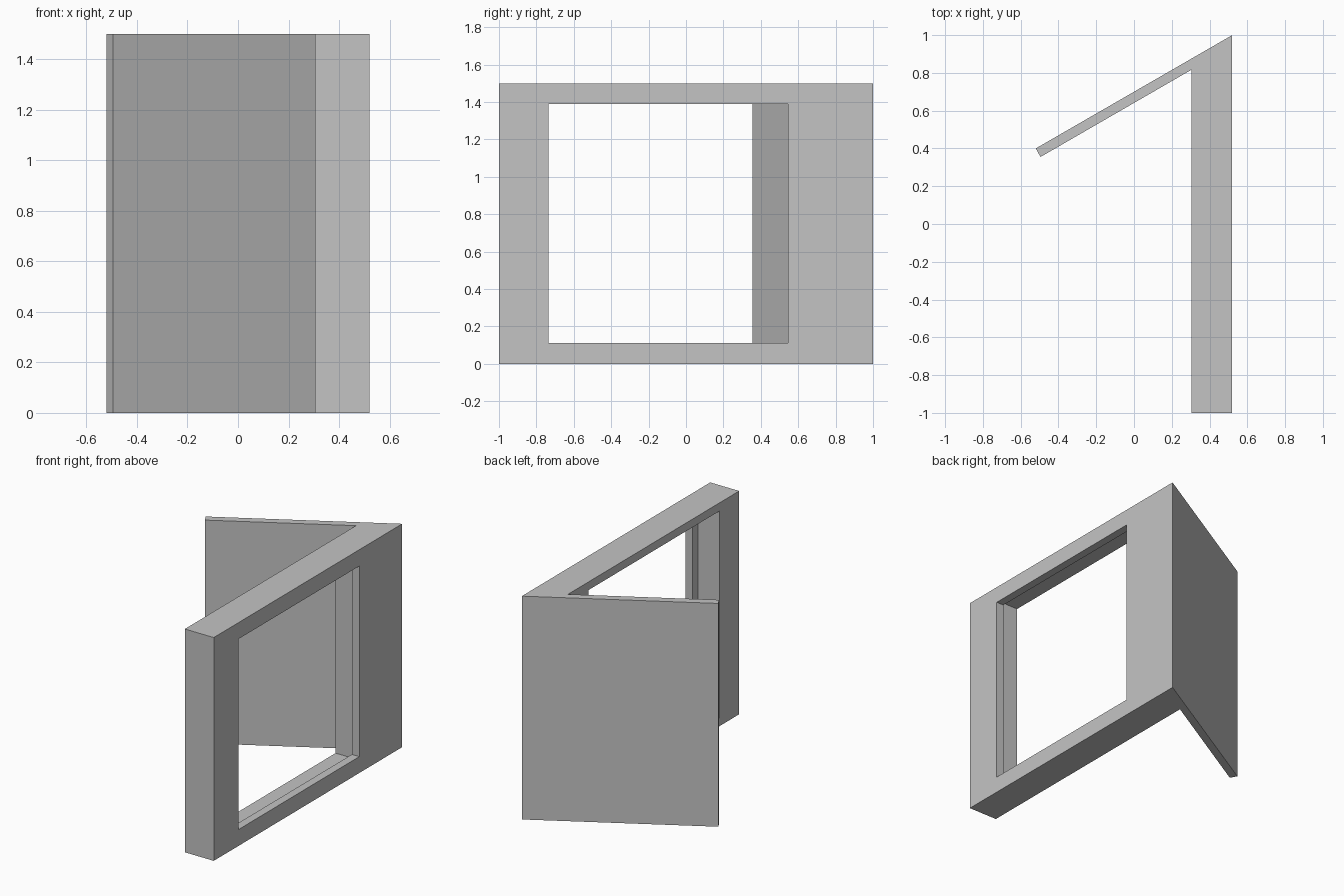
import bpy
import bmesh

cube = bpy.data.objects.get("Cube")
if cube:
    bpy.data.objects.remove(cube, do_unlink=True)

HEIGHT = 1.5

grey = bpy.data.materials.new("light_grey")
grey.use_nodes = True
colour = (0.55, 0.55, 0.55, 1)
grey.diffuse_color = colour
grey.node_tree.nodes["Principled BSDF"].inputs["Base Color"].default_value = colour


def prism(name, outline, z0, z1):
    """Extrude a plan outline from z0 up to z1."""
    bm = bmesh.new()
    base = bm.faces.new([bm.verts.new((x, y, z0)) for x, y in outline])
    top = bmesh.ops.extrude_face_region(bm, geom=[base])["geom"]
    verts = [v for v in top if isinstance(v, bmesh.types.BMVert)]
    bmesh.ops.translate(bm, verts=verts, vec=(0, 0, z1 - z0))
    bmesh.ops.recalc_face_normals(bm, faces=bm.faces)
    mesh = bpy.data.meshes.new(name)
    bm.to_mesh(mesh)
    bm.free()
    mesh.materials.append(grey)
    obj = bpy.data.objects.new(name, mesh)
    bpy.context.collection.objects.link(obj)
    return obj


def cut_box(target, x0, x1, y0, y1, z0, z1):
    """Cut a box out of the target and discard the cutter."""
    cutter = prism("cutter", [(x0, y0), (x1, y0), (x1, y1), (x0, y1)], z0, z1)
    cutter.hide_render = True
    mod = target.modifiers.new("opening", "BOOLEAN")
    mod.operation = "DIFFERENCE"
    mod.solver = "EXACT"
    mod.object = cutter
    bpy.context.view_layer.objects.active = target
    bpy.ops.object.modifier_apply(modifier=mod.name)
    bpy.data.objects.remove(cutter, do_unlink=True)


# Thick wall and thin angled panel share one plan outline
wall = prism("wall_with_angled_panel", [
    (0.305, -1), (0.52, -1), (0.52, 1),
    (-0.52, 0.4), (-0.495, 0.355), (0.305, 0.817),
], 0, HEIGHT)

# Window opening, then the wider rebate behind its outer lip
LIP = 0.055
y0, y1, z0, z1 = -0.735, 0.545, 0.11, 1.39
cut_box(wall, 0.2, 0.6, y0, y1, z0, z1)
cut_box(wall, 0.2, 0.52 - LIP, y0 - LIP, y1 + LIP, z0 - LIP, z1 + LIP)
